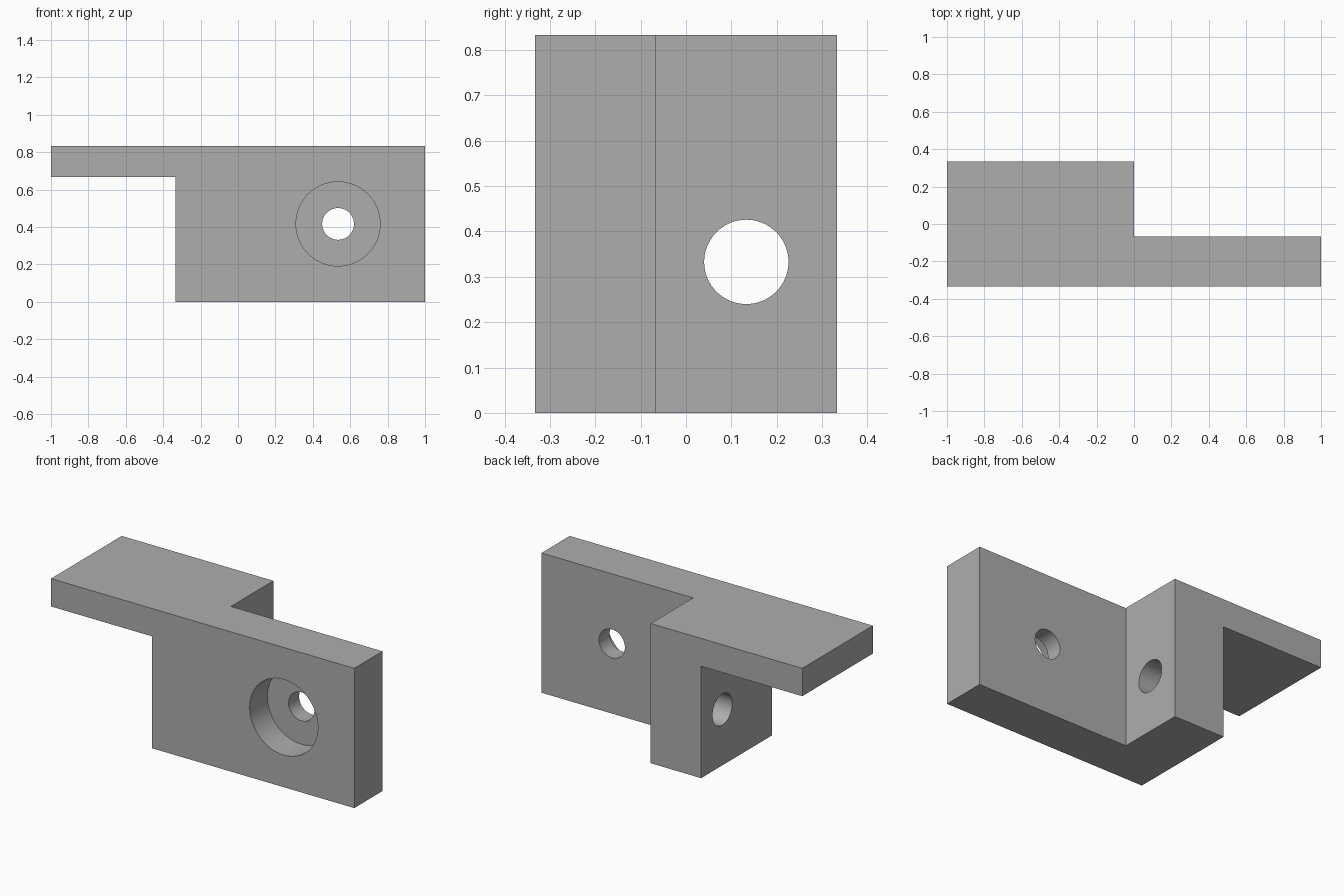
import bpy
import bmesh
from math import pi
from mathutils import Matrix

cube = bpy.data.objects.get("Cube")
if cube:
    bpy.data.objects.remove(cube, do_unlink=True)

grey = bpy.data.materials.new("plain grey")
grey.use_nodes = True
colour = (0.42, 0.42, 0.42, 1)
grey.diffuse_color = colour
grey.node_tree.nodes["Principled BSDF"].inputs["Base Color"].default_value = colour


def make_object(name, bm):
    bmesh.ops.recalc_face_normals(bm, faces=bm.faces)
    mesh = bpy.data.meshes.new(name)
    bm.to_mesh(mesh)
    bm.free()
    mesh.materials.append(grey)
    obj = bpy.data.objects.new(name, mesh)
    bpy.context.collection.objects.link(obj)
    return obj


def extrude_profile(name, points, y0, y1):
    """Extrude an x-z outline from y0 to y1."""
    bm = bmesh.new()
    face = bm.faces.new([bm.verts.new((x, y0, z)) for x, z in points])
    extruded = bmesh.ops.extrude_face_region(bm, geom=[face])["geom"]
    verts = [v for v in extruded if isinstance(v, bmesh.types.BMVert)]
    bmesh.ops.translate(bm, verts=verts, vec=(0, y1 - y0, 0))
    return make_object(name, bm)


def cylinder(name, centre, radius, depth, axis):
    bm = bmesh.new()
    turn = Matrix.Rotation(pi / 2, 4, "X" if axis == "y" else "Y")
    bmesh.ops.create_cone(bm, cap_ends=True, segments=64, radius1=radius, radius2=radius,
                          depth=depth, matrix=Matrix.Translation(centre) @ turn)
    return make_object(name, bm)


# Block with an overhanging top arm
front, back, top = -0.333, 0.333, 0.833
outline = [(-0.333, 0), (1, 0), (1, top), (-1, top), (-1, 0.667), (-0.333, 0.667)]
bracket = extrude_profile("bracket", outline, front, back)

# Rear notch that leaves the thin mounting plate
notch = [(0, -0.2), (1.2, -0.2), (1.2, 1), (0, 1)]
plate_back = -0.067
bore_depth = 0.167
cutters = [
    extrude_profile("notch_cutter", notch, plate_back, 0.6),
    # Counterbored screw hole through the plate
    cylinder("counterbore_cutter", (0.535, front, 0.417), 0.225, 2 * bore_depth, "y"),
    cylinder("screw_hole_cutter", (0.535, -0.2, 0.417), 0.085, 0.6, "y"),
    # Cross hole through the rear block
    cylinder("cross_hole_cutter", (-0.167, 0.133, 0.333), 0.093, 0.6, "x"),
]

bpy.context.view_layer.objects.active = bracket
for cutter in cutters:
    cut = bracket.modifiers.new(cutter.name, "BOOLEAN")
    cut.operation = "DIFFERENCE"
    cut.solver = "EXACT"
    cut.object = cutter
    bpy.ops.object.modifier_apply(modifier=cut.name)
for cutter in cutters:
    bpy.data.objects.remove(cutter, do_unlink=True)

# Smooth hole walls, sharp edges elsewhere
bpy.ops.object.select_all(action="DESELECT")
bracket.select_set(True)
bpy.ops.object.shade_smooth_by_angle(angle=pi / 6)
